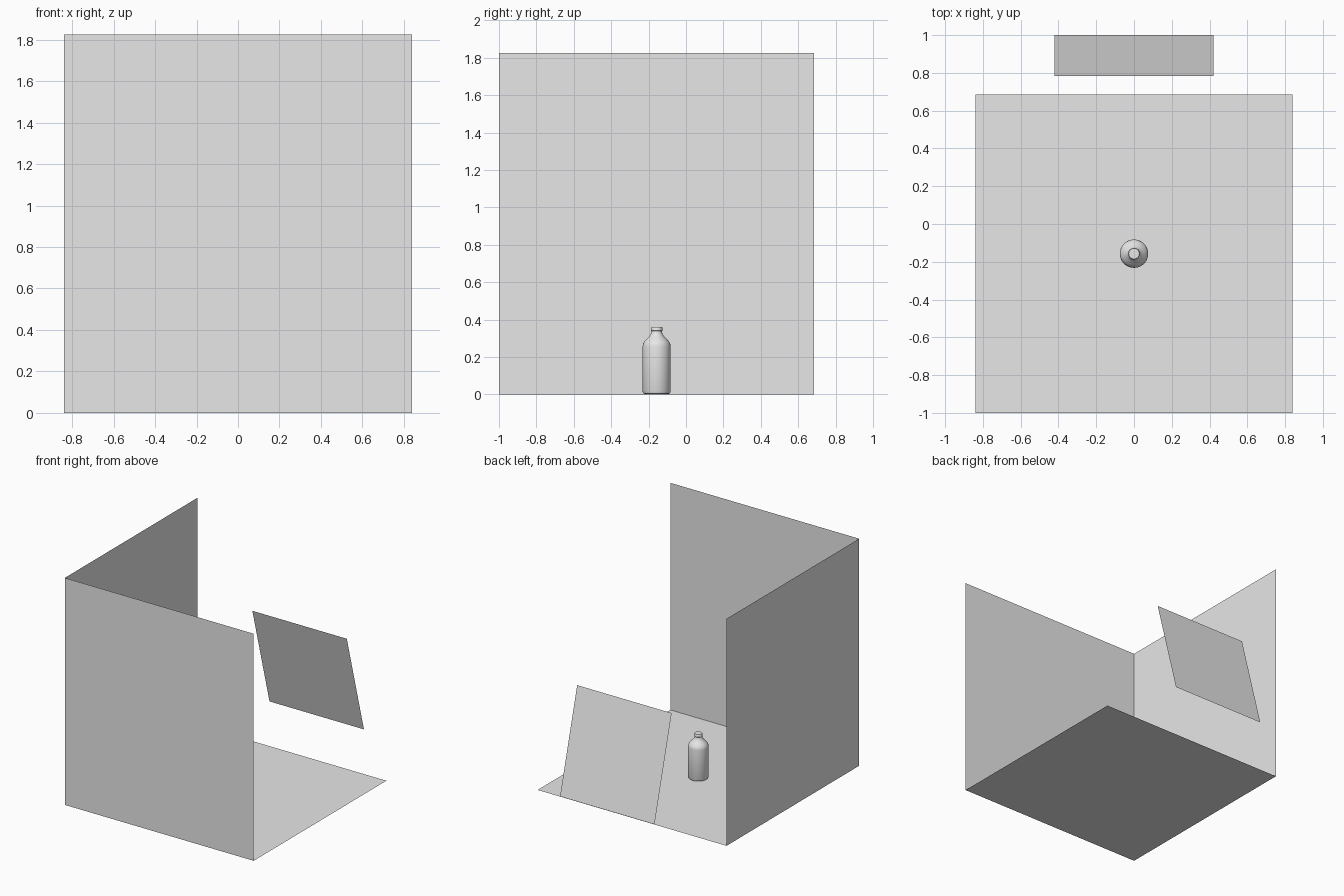
import bpy, bmesh, math
from mathutils import Matrix

cube = bpy.data.objects.get("Cube")
if cube:
    bpy.data.objects.remove(cube)

# Single plain colour
grey = bpy.data.materials.new("light_grey")
grey.use_nodes = True
colour = (0.8, 0.8, 0.8, 1)
grey.diffuse_color = colour
grey.node_tree.nodes["Principled BSDF"].inputs["Base Color"].default_value = colour


def finish(bm, name, location):
    mesh = bpy.data.meshes.new(name)
    bm.to_mesh(mesh)
    bm.free()
    mesh.materials.append(grey)
    obj = bpy.data.objects.new(name, mesh)
    obj.location = location
    bpy.context.collection.objects.link(obj)
    return obj


def sheet(name, width, depth, location, angle=0, axis="X"):
    """Flat rectangle of zero thickness, turned about one axis."""
    bm = bmesh.new()
    bmesh.ops.create_grid(bm, x_segments=1, y_segments=1, size=0.5)
    turn = Matrix.Rotation(math.radians(angle), 4, axis)
    bm.transform(turn @ Matrix.Diagonal((width, depth, 1, 1)))
    return finish(bm, name, location)


# Open room: floor and two walls
half, front, back, height = 0.84, -1.0, 0.685, 1.825
depth, mid = back - front, (back + front) / 2
sheet("floor", 2 * half, depth, (0, mid, 0))
sheet("front_wall", 2 * half, height, (0, front, height / 2), -90)
sheet("side_wall", height, depth, (-half, mid, height / 2), 90, "Y")

# Tilted square panel floating behind the floor
sheet("tilted_panel", 0.84, 0.84, (0, 0.891, 0.586), 105)

# Bottle: profile of radius and height, spun about the vertical axis
profile = [(0, 0.003), (0.064, 0.003), (0.071, 0.006), (0.075, 0.016),
           (0.075, 0.255), (0.073, 0.268), (0.067, 0.281), (0.057, 0.293),
           (0.043, 0.307), (0.034, 0.318), (0.029, 0.33), (0.028, 0.338),
           (0.031, 0.341), (0.031, 0.355), (0.028, 0.36), (0, 0.36)]
bm = bmesh.new()
verts = [bm.verts.new((r, 0, z)) for r, z in profile]
edges = [bm.edges.new(pair) for pair in zip(verts, verts[1:])]
bmesh.ops.spin(bm, geom=verts + edges, cent=(0, 0, 0), axis=(0, 0, 1),
               angle=math.tau, steps=48, use_merge=True)
bmesh.ops.remove_doubles(bm, verts=bm.verts, dist=0.0002)
bmesh.ops.recalc_face_normals(bm, faces=bm.faces)
bottle = finish(bm, "bottle", (0, -0.157, 0))
bpy.ops.object.select_all(action="DESELECT")
bottle.select_set(True)
bpy.context.view_layer.objects.active = bottle
bpy.ops.object.shade_smooth_by_angle(angle=math.radians(35))
